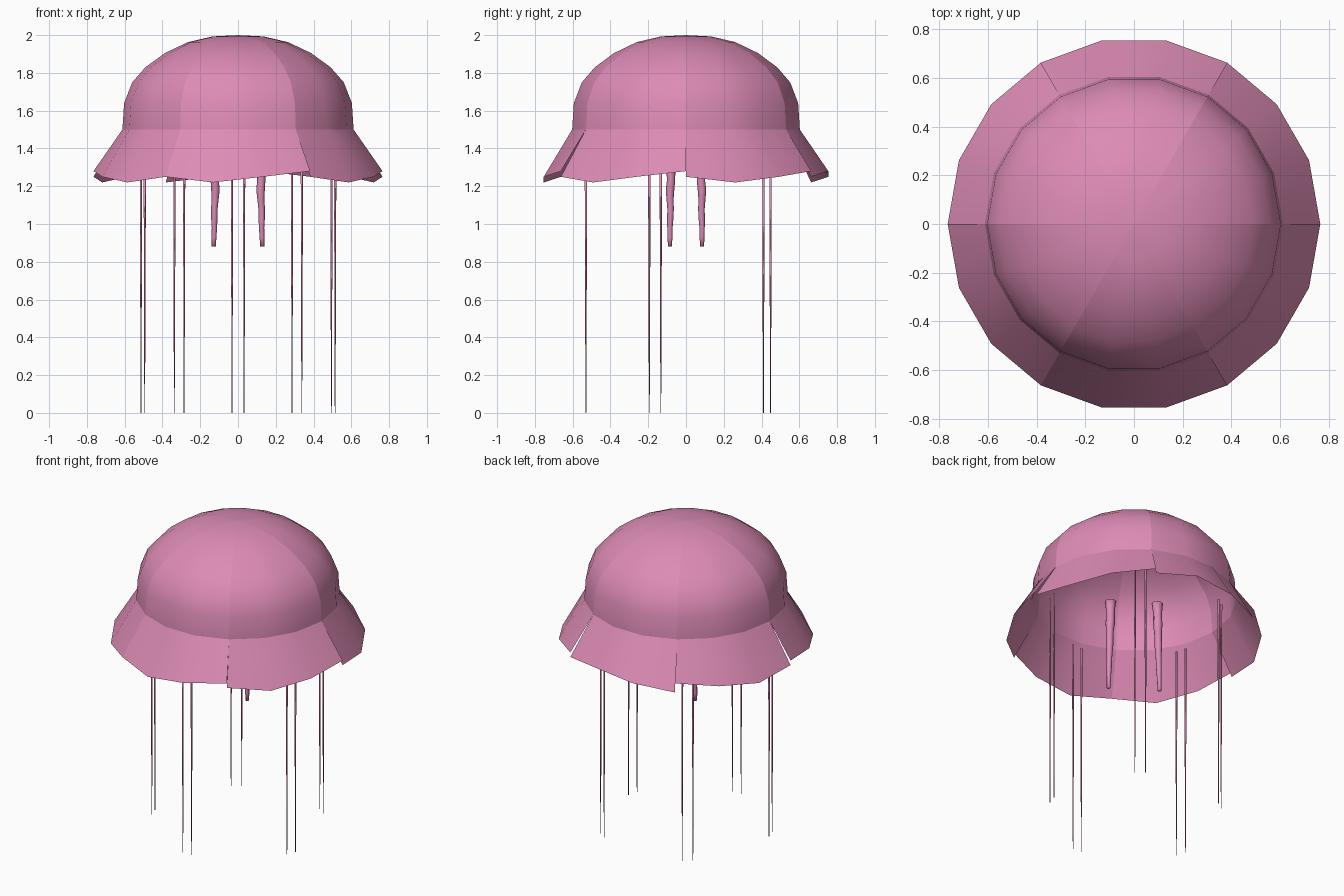
import bpy, bmesh, math
from math import cos, sin, radians

if "Cube" in bpy.data.objects:
    bpy.data.objects.remove(bpy.data.objects["Cube"])

pink = bpy.data.materials.new("jelly_pink")
pink.diffuse_color = (0.72, 0.26, 0.46, 1)
pink.use_nodes = True
pink.node_tree.nodes["Principled BSDF"].inputs["Base Color"].default_value = pink.diffuse_color


def finish(name, bm):
    bmesh.ops.recalc_face_normals(bm, faces=bm.faces)
    me = bpy.data.meshes.new(name)
    bm.to_mesh(me)
    bm.free()
    me.materials.append(pink)
    for p in me.polygons:
        p.use_smooth = True
    ob = bpy.data.objects.new(name, me)
    bpy.context.collection.objects.link(ob)
    return ob


def polar(r, deg, z):
    return (r * cos(radians(deg)), r * sin(radians(deg)), z)


def grid(bm, rows):
    vs = [[bm.verts.new(p) for p in row] for row in rows]
    for a, b in zip(vs, vs[1:]):
        for i in range(len(a) - 1):
            bm.faces.new((a[i], a[i + 1], b[i + 1], b[i]))
    return vs


# Bell: six smooth wedges, three columns each, meeting at the crown
profile = [(0.612, 1.5), (0.603, 1.64), (0.56, 1.75), (0.49, 1.83),
           (0.387, 1.905), (0.265, 1.963), (0.135, 1.993)]
bm = bmesh.new()
for k in range(6):
    angles = [60 * k + 20 * i for i in range(4)]
    vs = grid(bm, [[polar(r, a, z) for a in angles] for r, z in profile])
    tip = bm.verts.new((0, 0, 2))
    for i in range(3):
        bm.faces.new((vs[-1][i], vs[-1][i + 1], tip))
finish("bell", bm)

# Skirt: six separate flared petals with wavy lower edges
rise = (1.25, 1.22, 1.25, 1.28)
edges = [rise, (1.25, 1.28, 1.25, 1.22), rise[::-1], rise[::-1], rise, rise]
bm = bmesh.new()
for k, low in enumerate(edges):
    angles = [60 * k + 20 * i for i in range(4)]
    grid(bm, [[polar(0.612, a, 1.5) for a in angles],
              [polar(0.765, a, z) for a, z in zip(angles, low)]])
finish("skirt", bm)


def tube(name, rings, sides):
    # rings: (x, y, z, radius)
    bm = bmesh.new()
    vs = [[bm.verts.new((x + r * cos(2 * math.pi * i / sides),
                         y + r * sin(2 * math.pi * i / sides), z))
           for i in range(sides)] for x, y, z, r in rings]
    for a, b in zip(vs, vs[1:]):
        for i in range(sides):
            j = (i + 1) % sides
            bm.faces.new((a[i], a[j], b[j], b[i]))
    bm.faces.new(vs[0])
    bm.faces.new(vs[-1])
    return finish(name, bm)


# Tentacles: five pairs of long thin threads
for k in range(5):
    a = 270 + 72 * k
    cx, cy, _ = polar(0.53, a, 0)
    for s in (-1, 1):
        x = cx - s * 0.032 * sin(radians(a))
        y = cy + s * 0.032 * cos(radians(a))
        tube(f"tentacle_{k}_{'left' if s < 0 else 'right'}",
             [(x, y, 1.41, 0.007), (x, y, 0.7, 0.005), (x, y, 0, 0.002)], 5)

# Oral arms: two short wavy tapering arms under the bell
for s, name in ((1, "oral_arm_right"), (-1, "oral_arm_left")):
    rings = []
    for i in range(13):
        t = i / 12
        wob = 0.006 * sin(i * 1.7) * (1 - t)
        rings.append((s * (0.115 + 0.013 * t + wob), -s * (0.08 + 0.005 * t - wob),
                      1.48 - 0.6 * t, 0.031 - 0.02 * t + 0.003 * cos(i * 2.1) * (1 - t)))
    tube(name, rings, 8)
